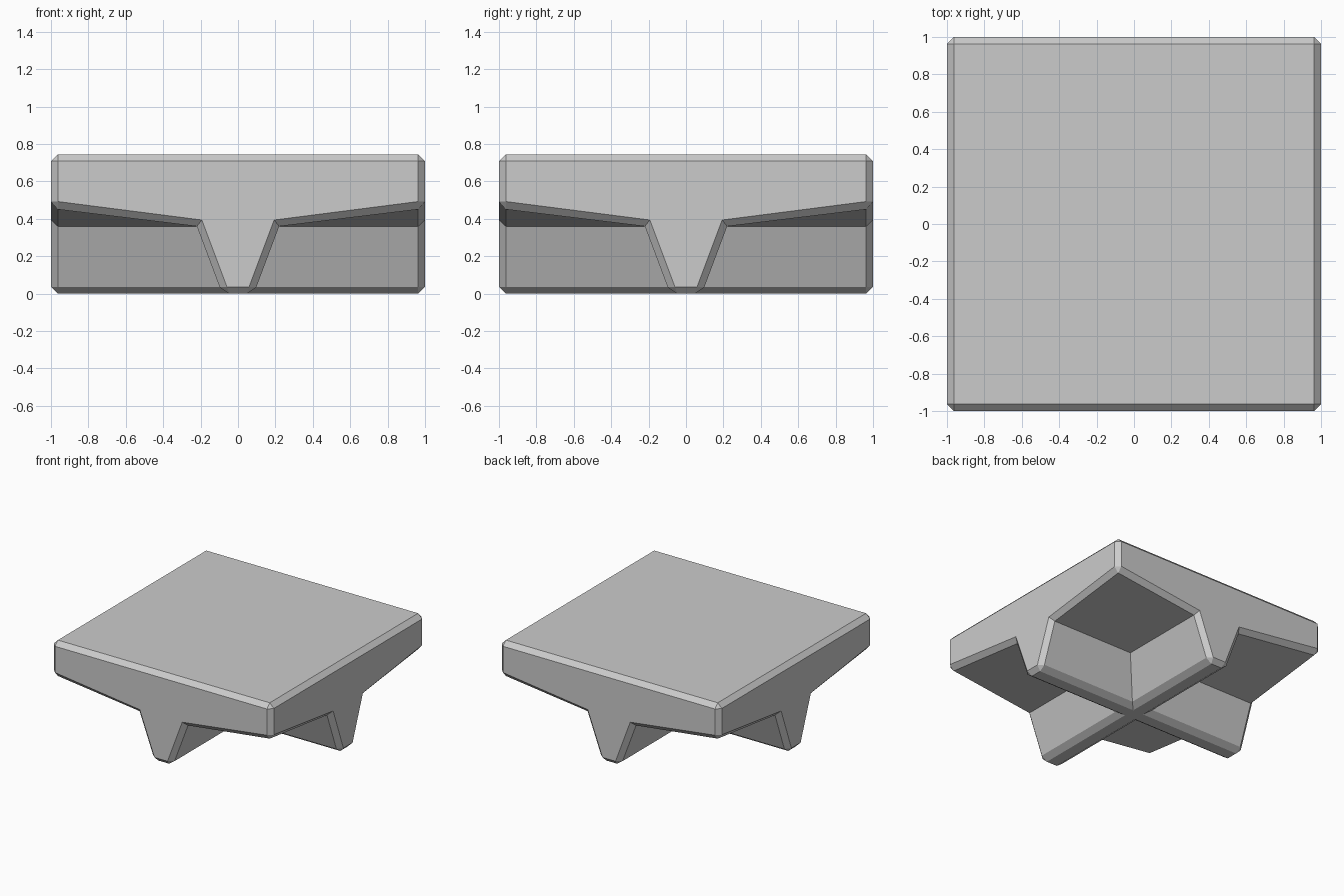
import bpy
import bmesh
from math import pi
from mathutils import Matrix, Vector

if "Cube" in bpy.data.objects:
    bpy.data.objects.remove(bpy.data.objects["Cube"], do_unlink=True)

# Plain grey surface
grey = bpy.data.materials.new("light grey")
grey.use_nodes = True
colour = (0.6, 0.6, 0.6, 1)
grey.diffuse_color = colour
grey.node_tree.nodes["Principled BSDF"].inputs["Base Color"].default_value = colour

TOP, EDGE, ROOT = 0.745, 0.46, 0.36   # slab top, corner underside, rib root heights
ROOT_W, FOOT_W = 0.22, 0.085          # rib half widths
BEVEL = 0.037

# One quadrant of corner points, repeated four times around the centre
quadrant = {
    "top": (1, 1, TOP),
    "edge": (1, 1, EDGE),
    "root_a": (1, ROOT_W, ROOT),
    "foot_a": (1, FOOT_W, 0),
    "root_b": (ROOT_W, 1, ROOT),
    "foot_b": (FOOT_W, 1, 0),
    "root_in": (ROOT_W, ROOT_W, ROOT),
    "foot_in": (FOOT_W, FOOT_W, 0),
}
bm = bmesh.new()
quads = []
for i in range(4):
    turn = Matrix.Rotation(i * pi / 2, 3, "Z")
    quads.append({k: bm.verts.new(turn @ Vector(p)) for k, p in quadrant.items()})


def face(q, names):
    bm.faces.new([q[n] for n in names.split()])


for i, q in enumerate(quads):
    n = quads[(i + 1) % 4]
    # Slab underside and the two rib flanks
    face(q, "edge root_b root_in root_a")
    face(q, "root_a root_in foot_in foot_a")
    face(q, "root_b foot_b foot_in root_in")
    # Outer side, including the rib end
    bm.faces.new([q["top"], q["edge"], q["root_b"], q["foot_b"],
                  n["foot_a"], n["root_a"], n["edge"], n["top"]])
    # Sole of one rib arm
    bm.faces.new([q["foot_in"], q["foot_b"], n["foot_a"], n["foot_in"]])

# Flat slab top and centre of the cross
bm.faces.new([q["top"] for q in quads])
bm.faces.new([q["foot_in"] for q in quads])
bmesh.ops.recalc_face_normals(bm, faces=bm.faces[:])

# Chamfer the outward edges
sharp = [e for e in bm.edges if e.is_convex and e.calc_face_angle() > 0.5]
# Merge the sole into one cross before chamfering
sole = [f for f in bm.faces if all(v.co.z < 0.001 for v in f.verts)]
inner = [e for e in bm.edges if all(f in sole for f in e.link_faces)]
bmesh.ops.dissolve_edges(bm, edges=inner, use_verts=False)
sharp = [e for e in sharp if e.is_valid]
bmesh.ops.bevel(bm, geom=sharp, offset=BEVEL, offset_type="OFFSET", segments=1,
                profile=0.5, affect="EDGES", loop_slide=True, clamp_overlap=True)

mesh = bpy.data.meshes.new("ribbed_slab")
bm.to_mesh(mesh)
bm.free()
mesh.materials.append(grey)
slab = bpy.data.objects.new("ribbed_slab", mesh)
bpy.context.collection.objects.link(slab)
